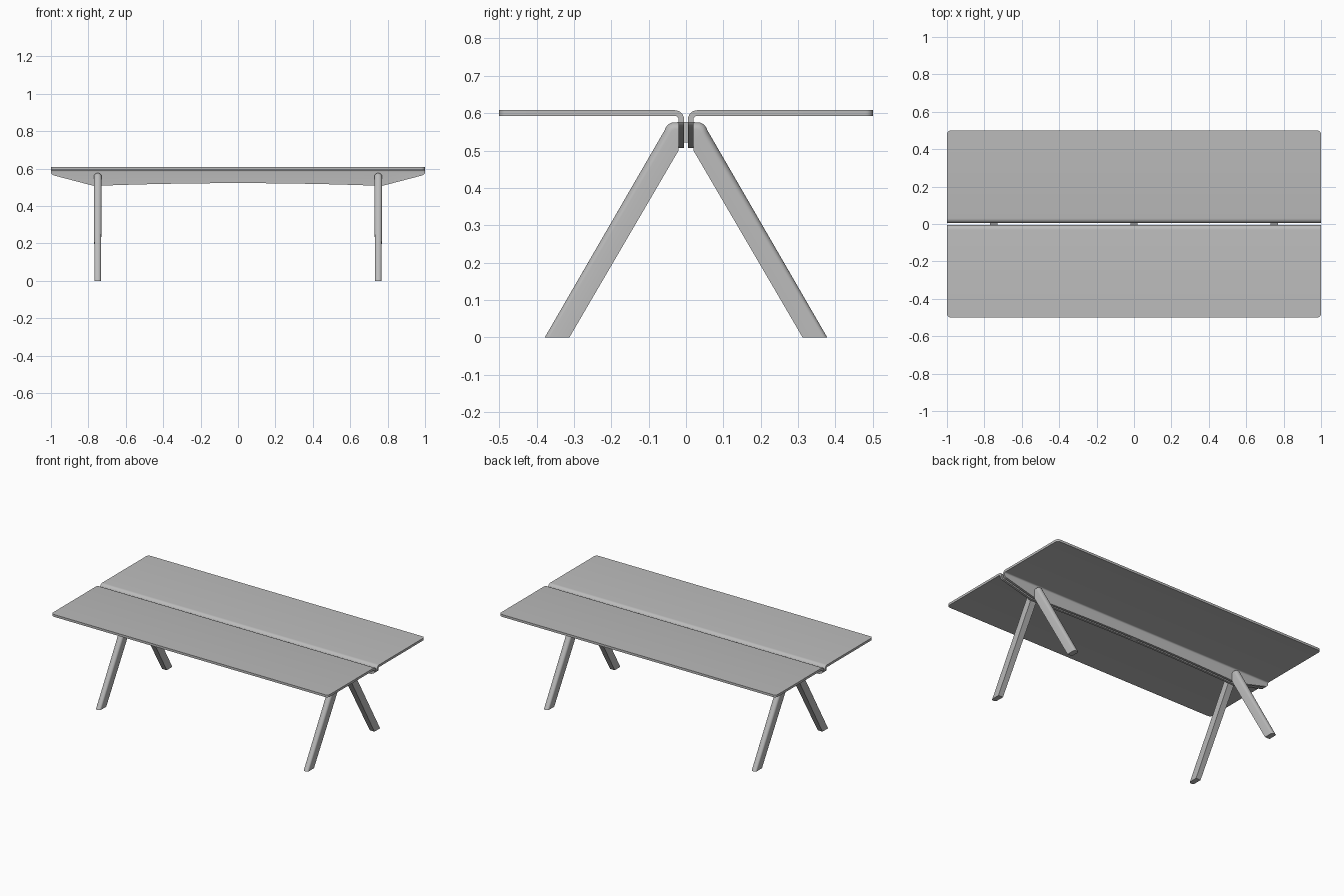
import bpy, bmesh, math
from mathutils import Vector

cube = bpy.data.objects.get("Cube")
if cube:
    bpy.data.objects.remove(cube)

GREY = (0.5, 0.5, 0.5, 1)
metal = bpy.data.materials.new("grey_metal")
metal.use_nodes = True
metal.diffuse_color = GREY
metal.node_tree.nodes["Principled BSDF"].inputs["Base Color"].default_value = GREY


def loft(name, sections):
    """Skin a closed solid through matching rings of points."""
    bm = bmesh.new()
    rings = [[bm.verts.new(p) for p in ring] for ring in sections]
    n = len(rings[0])
    for a, b in zip(rings, rings[1:]):
        for i in range(n):
            j = (i + 1) % n
            bm.faces.new((a[i], a[j], b[j], b[i]))
    bm.faces.new(rings[0])
    bm.faces.new(rings[-1])
    bmesh.ops.recalc_face_normals(bm, faces=bm.faces)
    mesh = bpy.data.meshes.new(name)
    bm.to_mesh(mesh)
    bm.free()
    obj = bpy.data.objects.new(name, mesh)
    bpy.context.collection.objects.link(obj)
    mesh.materials.append(metal)
    bpy.ops.object.select_all(action="DESELECT")
    obj.select_set(True)
    bpy.context.view_layer.objects.active = obj
    bpy.ops.object.shade_smooth_by_angle(angle=math.radians(30))
    return obj


# Folded top sheets: flat panel, bend, and a flange with a shaped lower edge
CORNER = 0.02
BEND_Y, BEND_Z = 0.03, 0.583
KNEE = 0.77


def flange_bottom(x):
    x = abs(x)
    if x <= KNEE:
        return 0.522 - 0.015 * (x / KNEE) ** 2
    z = 0.507 + 0.06 * (x - KNEE) / (1 - KNEE)
    return z + 0.008 * max(0, (x - 1 + CORNER) / CORNER) ** 3


def panel_edge(x):
    d = max(0, abs(x) - 1 + CORNER)
    return 0.5 - CORNER + math.sqrt(max(0, CORNER ** 2 - d ** 2))


def bend(radius):
    angles = [math.radians(90 + 15 * i) for i in range(7)]
    return [(BEND_Y + radius * math.cos(a), BEND_Z + radius * math.sin(a)) for a in angles]


def sheet_section(x, side):
    under, over = bend(0.01), bend(0.025)
    low, edge = flange_bottom(x), panel_edge(x)
    outline = [(edge, under[0][1])] + under + [(under[-1][0], low), (over[-1][0], low)]
    outline += over[::-1] + [(edge, over[0][1])]
    return [(x, side * y, z) for y, z in outline]


half = [KNEE * i / 8 for i in range(9)]
half += [1 - CORNER + CORNER * math.sin(math.radians(a)) for a in range(0, 91, 15)]
stations = [-x for x in half[:0:-1]] + half

for label, side in (("front", -1), ("back", 1)):
    loft(label + "_top_sheet", [sheet_section(x, side) for x in stations])

# Splayed legs: flat inner side, rounded outer side, rounded shoulder
# Each station: inner y, inner z, outer y, outer z, thickness, depth of rounding
LEG = [
    (0.312, 0, 0.378, 0, 0.034, 0.012),
    (0.02, 0.5, 0.058, 0.553, 0.042, 0.02),
    (0.02, 0.515, 0.054, 0.562, 0.042, 0.02),
    (0.02, 0.53, 0.048, 0.57, 0.042, 0.02),
    (0.02, 0.542, 0.038, 0.575, 0.042, 0.02),
    (0.02, 0.55, 0.02, 0.576, 0.042, 0.02),
]


def leg_section(x, side, station):
    iy, iz, oy, oz, thick, depth = station
    inner, outer = Vector((x, side * iy, iz)), Vector((x, side * oy, oz))
    along = (outer - inner).normalized()
    across = Vector((thick / 2, 0, 0))
    base = outer - along * depth
    ring = [inner + across]
    for i in range(13):
        a = math.pi * i / 12
        ring.append(base + across * math.cos(a) + along * depth * math.sin(a))
    return ring + [inner - across]


for end, x in (("left", 0.75), ("right", -0.75)):
    for label, side in (("front", -1), ("back", 1)):
        loft(f"{label}_{end}_leg", [leg_section(x, side, s) for s in LEG])

# Spacer blocks holding the two flanges apart
for label, x in (("right", -0.75), ("middle", 0), ("left", 0.75)):
    loft(label + "_spacer", [[(x + dx, y, z) for y, z in
         ((-0.006, 0.522), (0.006, 0.522), (0.006, 0.577), (-0.006, 0.577))]
         for dx in (-0.02, 0.02)])
